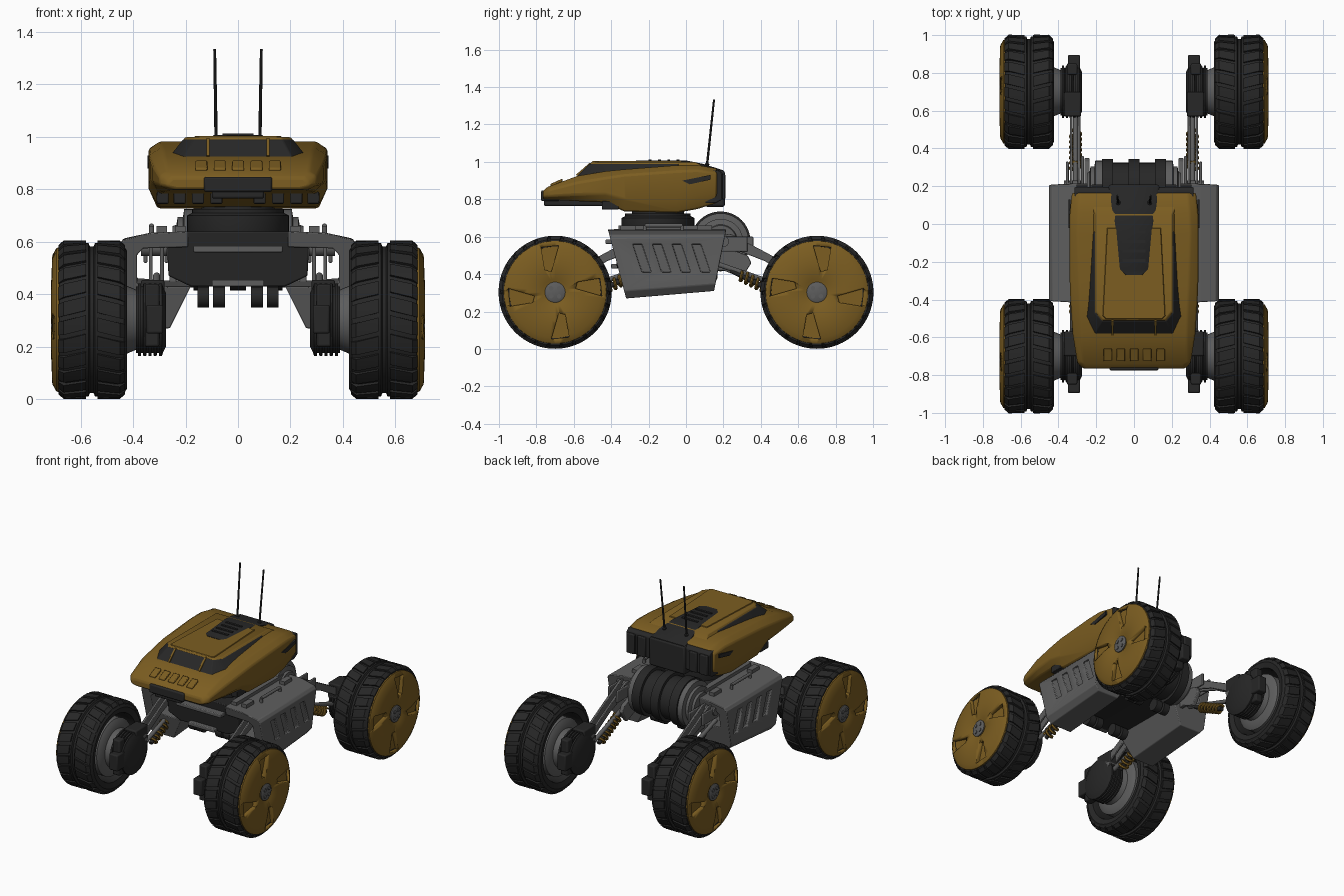
import bpy, bmesh, math
from mathutils import Vector

if "Cube" in bpy.data.objects:
    bpy.data.objects.remove(bpy.data.objects["Cube"])


def material(name, c):
    m = bpy.data.materials.new(name)
    m.diffuse_color = (*c, 1)
    m.use_nodes = True
    m.node_tree.nodes["Principled BSDF"].inputs["Base Color"].default_value = m.diffuse_color
    return m


GOLD = material("gold_paint", (0.2, 0.11, 0.015))
BLACK = material("black_rubber", (0.02, 0.02, 0.02))
GREY = material("dark_metal", (0.11, 0.11, 0.11))


def make(name, pieces, mat, bevel=0, mirror="", cyclic=False, cut=None, smooth=35):
    """Each piece is a list of loops that are skinned in order and capped."""
    bm = bmesh.new()
    for loops in pieces:
        rows = [[bm.verts.new(p) for p in loop] for loop in loops]
        n = len(rows[0])
        pairs = list(zip(rows, rows[1:])) + ([(rows[-1], rows[0])] if cyclic else [])
        for a, b in pairs:
            for i in range(n):
                bm.faces.new((a[i], a[(i + 1) % n], b[(i + 1) % n], b[i]))
        if not cyclic:
            bm.faces.new(rows[0])
            bm.faces.new(rows[-1])
    bmesh.ops.recalc_face_normals(bm, faces=bm.faces)
    me = bpy.data.meshes.new(name)
    bm.to_mesh(me)
    bm.free()
    me.polygons.foreach_set("use_smooth", [True] * len(me.polygons))
    me.set_sharp_from_angle(angle=math.radians(smooth))
    me.materials.append(mat)
    ob = bpy.data.objects.new(name, me)
    bpy.context.collection.objects.link(ob)
    if cut:
        m = ob.modifiers.new("cut", "BOOLEAN")
        m.operation, m.object = "DIFFERENCE", cut
        cut.hide_render = True
        cut.hide_set(True)
    if bevel:
        m = ob.modifiers.new("bevel", "BEVEL")
        m.width, m.segments, m.limit_method = bevel, 2, "ANGLE"
    if mirror:
        m = ob.modifiers.new("mirror", "MIRROR")
        m.use_axis = ("x" in mirror, "y" in mirror, False)
    return ob


def box(x0, x1, y0, y1, z0, z1):
    return [[(x0, y0, z), (x1, y0, z), (x1, y1, z), (x0, y1, z)] for z in (z0, z1)]


def side(pts, x0, x1):
    """Side (y, z) profile extruded along x."""
    return [[(x, y, z) for y, z in pts] for x in (x0, x1)]


def turn(origin, axis, prof, n=24):
    """Circles of radius r at distance d along an axis."""
    o, a = Vector(origin), Vector(axis).normalized()
    u = a.orthogonal().normalized()
    v = a.cross(u)
    return [[o + a * d + (u * math.cos(t) + v * math.sin(t)) * r
             for t in (2 * math.pi * i / n for i in range(n))] for d, r in prof]


def rod(p, q, r, n=12):
    d = Vector(q) - Vector(p)
    return turn(p, d, [(0, r), (d.length, r)], n)


def both(half):
    """Completes a half outline (x > 0) with its mirror image."""
    return half + [(-p[0], *p[1:]) for p in reversed(half)]


# ---------- wheels (modelled once, mirrored to four) ----------
WY, WZ = 0.70, 0.303
hub = (0, WY, WZ)
X = (1, 0, 0)
make("tyre", [turn(hub, X, [(.46, .22), (.432, .225), (.423, .262), (.435, .283), (.46, .292), (.545, .293),
     (.55, .28), (.565, .28), (.57, .293), (.655, .292), (.68, .28), (.69, .262), (.685, .245), (.66, .235)], 56)],
     BLACK, mirror="xy", cyclic=True)
lugs = []
for k in range(26):
    for x0, x1, skew, off in ((.43, .535, .09, 0), (.58, .685, -.09, .12)):
        loops = []
        for x, sk, drop in ((x0, 0, 0), (x0 + .02, skew * .2, 0), (x1 - .02, skew * .8, 0), (x1, skew, 0)):
            r = .283 if x in (.43, .685) else .302
            a = k * 2 * math.pi / 26 + sk + off
            loops.append([(x, WY + rr * math.cos(t), WZ + rr * math.sin(t))
                          for rr, t in ((.275, a), (r, a), (r, a + .09), (r, a + .18), (.275, a + .18))])
        lugs.append(loops)
make("tyre_tread", lugs, BLACK, mirror="xy", smooth=20)

pockets = []
for k in range(4):
    c, s = math.cos(k * math.pi / 2), math.sin(k * math.pi / 2)
    pts = [(WY + a * c - b * s, WZ + a * s + b * c)
           for a, b in ((-.02, .25), (.075, .24), (.055, .12), (.02, .11))]
    pockets.append(side(pts, .684, .75))
cutter = make("pocket_cutter", pockets, GOLD)
make("wheel_cover", [turn(hub, X, [(.66, .255), (.675, .276), (.692, .274), (.708, .245), (.712, .15),
     (.705, .07), (.698, .058)], 56)], GOLD, mirror="xy", cut=cutter)
make("wheel_cap", [turn(hub, X, [(.68, .055), (.704, .055), (.708, .048)])] +
     [rod((.70, WY + .03 * math.cos(t), WZ + .03 * math.sin(t)), (.713, WY + .03 * math.cos(t), WZ + .03 * math.sin(t)), .012)
      for t in (.785, 2.356, 3.927, 5.498)], GREY, mirror="xy")
make("wheel_drum", [turn(hub, X, [(.36, .11), (.39, .115), (.425, .13), (.43, .165), (.445, .19), (.67, .19)], 40)],
     GREY, mirror="xy")

# ---------- wheel motors ----------
fins = [(.275, .105), (.285, .125)]
for i in range(5):
    x = .29 + i * .02
    fins += [(x, .14), (x + .011, .14), (x + .012, .128), (x + .019, .128)]
make("wheel_motor", [turn(hub, X, fins, 20)], BLACK, mirror="xy", smooth=30)
make("motor_block", [box(.285, .35, .80, .895, .25, .36), box(.30, .355, .79, .85, .20, .44),
     box(.28, .37, .57, .70, .36, .455)], BLACK, .008, "xy")

# ---------- suspension ----------
arm = [(.15, .54), (.18, .61), (.24, .615), (.42, .52), (.66, .39), (.66, .33), (.42, .47), (.24, .54)]
make("suspension_arm", [side(arm, .283, .298), side(arm, .325, .34)], GREY, .004, "xy")
make("arm_link", [rod((.31, .12, .47), (.31, .62, .30), .014), rod((.27, .2, .575), (.37, .2, .575), .03),
     rod((.28, .6, .37), (.345, .6, .37), .03)], GREY, mirror="xy")
p, q = Vector((.31, .24, .42)), Vector((.31, .50, .29))
make("shock_rod", [rod(p, q, .014)], BLACK, mirror="xy")
ax = (q - p).normalized()
u = ax.orthogonal().normalized()
v = ax.cross(u)
helix = []
for i in range(85):
    t = i / 12 * 2 * math.pi
    c = p.lerp(q, .2 + .75 * i / 84)
    helix.append(turn(c + (u * math.cos(t) + v * math.sin(t)) * .027,
                      v * math.cos(t) - u * math.sin(t) + ax * .2, [(0, .009)], 6)[0])
# keep each ring's seam pointing along the shock axis so the coil does not twist
for i, ring in enumerate(helix):
    t = i / 12 * 2 * math.pi
    rad = u * math.cos(t) + v * math.sin(t)
    c = p.lerp(q, .2 + .75 * i / 84) + rad * .027
    helix[i] = [c + (rad * math.cos(k * math.pi / 3) + ax * math.sin(k * math.pi / 3)) * .009 for k in range(6)]
make("shock_spring", [helix], GOLD, mirror="xy")

# ---------- chassis ----------
pod = [(.18, .43), (.26, .27), (.42, .27), (.45, .31), (.45, .59), (.435, .61), (.33, .635), (.19, .64),
       (.19, .58), (.36, .575), (.385, .55), (.385, .44), (.27, .43)]
front = [(x, -.32 - .09 * (z - .27) / .34, z) for x, z in pod]
rear = [(x, .15 + .06 * (z - .27) / .34, z + .04 * (.64 - z) / .37) for x, z in pod]
slots = [side([(a, .56), (a + .05, .56), (a + .10, .41), (a + .05, .41)], .435, .48)
         for a in (-.285 + .105 * i for i in range(4))]
cutter = make("vent_cutter", slots, GREY)
make("side_pod", [[front, rear]], GREY, .006, "x", cut=cutter)
make("pod_trim", [box(.20, .24, -.36, .17, .63, .66), box(.27, .31, -.35, -.27, .62, .66),
     box(.27, .31, .06, .14, .62, .66), rod((.33, -.22, .66), (.33, -.02, .66), .01),
     rod((.33, -.22, .61), (.33, -.22, .66), .01), rod((.33, -.02, .61), (.33, -.02, .66), .01)], GREY, mirror="x")
hull = both([(.20, .64), (.27, .58), (.265, .47), (.18, .43)])
make("central_hull", [[[(x, -.39 + (.64 - z) * .1, z) for x, z in hull], [(x, .13, z) for x, z in hull]]], BLACK, .006)
make("front_bar", [box(-.17, .17, -.43, -.38, .56, .585), box(-.10, .10, -.40, -.36, .43, .455)], GREY, .005)
make("belly_roller", [rod((a, y, .39), (a + .045, y, .39), .04, 16) for a in (.05, .11) for y in (-.28, .13)],
     BLACK, mirror="x")
make("rear_bracket", [side([(.10, .58), (.10, .42), (.20, .42), (.30, .38), (.35, .46), (.33, .50)], .235, .262)],
     GREY, .005, "x")
make("arm_bracket", [box(.345, .36, .16, .33, .52, .60), box(.265, .28, .16, .36, .52, .60)], GREY, .005, "x")

# ---------- rear drum ----------
drum = [(-.18, .14)]
for a in (-.16, -.02, .12):
    drum += [(a - .01, .14), (a - .01, .16), (a + .05, .16), (a + .05, .14)]
make("rear_drum", [turn((0, .185, .575), X, drum + [(.18, .14)], 40)], BLACK)
make("drum_flange", [turn((0, .185, .575), X, [(.17, .15), (.205, .15), (.21, .12), (.23, .12), (.235, .09), (.25, .085)], 40)],
     GREY, mirror="x")

# ---------- turret ----------
make("turret_base", [turn((0, -.15, 0), (0, 0, 1), [(.62, .19), (.635, .195), (.70, .195), (.71, .175), (.725, .175), (.725, .14), (.77, .14)], 40)],
     BLACK)

# ---------- head shell ----------
sections = [(-.765, .27, .80, .825, .845, .25), (-.735, .30, .798, .85, .87, .27), (-.58, .325, .79, .89, .925, .28),
            (-.43, .335, .783, .915, .95, .285), (-.33, .34, .735, .93, .96, .29), (-.05, .342, .728, .95, .982, .30),
            (.06, .34, .748, .955, .983, .295), (.165, .328, .78, .94, .965, .285)]
make("head_shell", [[both([(w - .035, y, zb), (w, y, zb + (zs - zb) * .35), (w, y, zs), (t, y, zt)])
     for y, w, zb, zs, zt, t in sections]], GOLD, .012)


def slab(low, z0, high, z1):
    return [[(x, y, z) for x, y in both(o)] for o, z in ((low, z0), (high, z1))]


make("window_band", [slab([(.262, -.04), (.268, -.50), (.21, -.59)], .915,
     [(.21, -.04), (.21, -.47), (.17, -.515)], .99)], BLACK, .004)
make("roof", [slab([(.222, .10), (.222, -.475), (.178, -.525)], .972, [(.20, .05), (.20, -.46), (.165, -.505)], .999)],
     GOLD, .004)
make("window_post", [[[(x, -.575, .925), (x + .012, -.575, .925), (x + .012, -.50, .995), (x, -.50, .995)],
     [(x, -.59, .93), (x + .012, -.59, .93), (x + .012, -.515, .995), (x, -.515, .995)]] for x in (-.12, .108)], GOLD)
make("roof_panel", [slab([(.145, -.02), (.168, -.49), (.15, -.505)], .995, [(.14, -.025), (.163, -.485), (.147, -.50)], 1.004)],
     GOLD)
make("roof_spine", [[both([(w, y, .93), (w, y, z - .006), (w - .01, y, z)])
     for y, w, z in ((-.27, .05, 1.006), (-.24, .078, 1.008), (0, .10, 1.008), (.09, .118, .99), (.20, .13, .955))]], BLACK)
make("spine_ridge", [box(-.06, .06, y, y + .015, .99, 1.013) for y in (-.2, -.15, -.1, -.05)], BLACK)
make("hood_slot", [[[(x + d, -.725 + e, .868), (x + d + .045, -.725 + e, .868), (x + d + .045, -.66 + e, .895), (x + d, -.66 + e, .895)],
     [(x + d, -.725 + e, .882), (x + d + .045, -.725 + e, .882), (x + d + .045, -.66 + e, .911), (x + d, -.66 + e, .911)]]
     for x, d, e in ((-.14 + .07 * i, -.022, 0) for i in range(5))], GOLD, .004)

# ---------- head details ----------
make("nose_sensor", [box(-.13, .13, -.775, -.68, .79, .848), box(-.10, .10, -.76, -.40, .765, .80)], BLACK, .008)
make("under_tooth", [box(x, x + .045, -.45, -.36, .745, .79) for x in (.06, .13, .20, .265)], BLACK, .004, "x")
make("side_recess", [side([(-.02, .90), (.13, .93), (.13, .905), (.02, .88)], .335, .3455)], BLACK, 0, "x")
make("rear_block", [side([(.10, .78), (.10, .955), (.175, .955), (.195, .94), (.195, .80), (.16, .78)], -.315, .315)],
     BLACK, .006)
make("rear_pack", [box(x, x + .06, .18, .21, .80, .935) for x in (.165, .245)], BLACK, .006, "x")
make("rear_core", [box(-.135, .135, .10, .208, .76, .953)], BLACK, .012)
make("antenna", [turn((.083, .11, .96), (.006, .04, .375), [(0, .012), (.03, .012), (.035, .0065), (.376, .0055)], 10)],
     BLACK, mirror="x")
